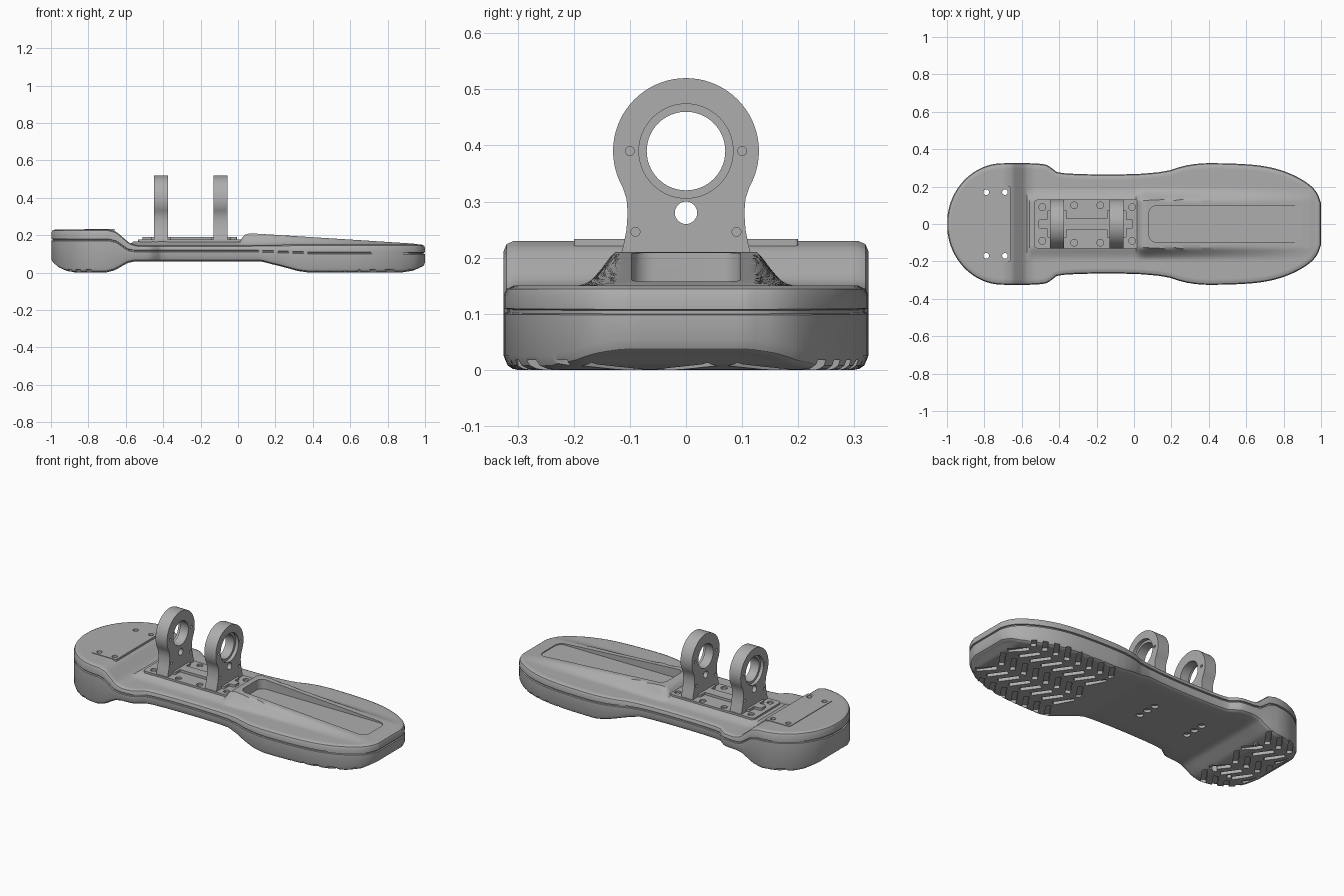
import bpy, bmesh, math
from mathutils import Matrix, Vector

if "Cube" in bpy.data.objects:
    bpy.data.objects.remove(bpy.data.objects["Cube"])

grey = bpy.data.materials.new("plain grey")
grey.use_nodes = True
COLOUR = (0.42, 0.42, 0.42, 1)
grey.diffuse_color = COLOUR
grey.node_tree.nodes["Principled BSDF"].inputs["Base Color"].default_value = COLOUR


def finish(name, bm):
    bmesh.ops.recalc_face_normals(bm, faces=bm.faces)
    mesh = bpy.data.meshes.new(name)
    bm.to_mesh(mesh)
    bm.free()
    mesh.materials.append(grey)
    ob = bpy.data.objects.new(name, mesh)
    bpy.context.collection.objects.link(ob)
    return ob


def activate(ob):
    bpy.ops.object.select_all(action='DESELECT')
    ob.select_set(True)
    bpy.context.view_layer.objects.active = ob


def smooth(ob):
    activate(ob)
    bpy.ops.object.shade_smooth_by_angle(angle=math.radians(32))


def cut(ob, bm):
    cutter = finish("cutter", bm)
    cutter.hide_render = True
    mod = ob.modifiers.new("cut", 'BOOLEAN')
    mod.operation, mod.solver, mod.object = 'DIFFERENCE', 'EXACT', cutter
    activate(ob)
    bpy.ops.object.modifier_apply(modifier=mod.name)
    bpy.data.objects.remove(cutter)


def prism(bm, points, lo, hi, axis='Z'):
    """Extrude a 2D outline along z, or a (y, z) outline along x."""
    place = (lambda a, b, h: (a, b, h)) if axis == 'Z' else (lambda a, b, h: (h, a, b))
    low = [bm.verts.new(place(a, b, lo)) for a, b in points]
    high = [bm.verts.new(place(a, b, hi)) for a, b in points]
    bm.faces.new(low)
    bm.faces.new(high)
    for k in range(len(points)):
        m = (k + 1) % len(points)
        bm.faces.new((low[k], low[m], high[m], high[k]))


def circle(cx, cy, r, n=32):
    return [(cx + r * math.cos(math.tau * k / n), cy + r * math.sin(math.tau * k / n)) for k in range(n)]


def rounded(x0, x1, w, r):
    """Rounded rectangle, symmetric about y = 0."""
    pts = []
    for q, (cx, cy) in enumerate([(x1 - r, w - r), (x0 + r, w - r), (x0 + r, r - w), (x1 - r, r - w)]):
        for k in range(9):
            a = (q + k / 8) * math.pi / 2
            pts.append((cx + r * math.cos(a), cy + r * math.sin(a)))
    return pts


def curve(*pts):
    """Piecewise linear function through the given points."""
    def f(x):
        for (xa, ya), (xb, yb) in zip(pts, pts[1:]):
            if x <= xb:
                return ya + (yb - ya) * max(0, (x - xa) / (xb - xa))
        return pts[-1][1]
    return f


# Heights along the foot
sole = curve((-1, .05), (-.97, .025), (-.93, .008), (-.88, 0), (-.71, 0), (-.66, .012), (-.59, .052),
             (-.55, .06), (.12, .06), (.32, .008), (.38, 0), (.88, 0), (.95, .01), (1, .03))
seam = curve((-1, .175), (-.69, .175), (-.65, .165), (-.59, .122), (-.55, .115), (.1, .115), (.4, .105), (1, .103))
rim = curve((-1, .23), (-.69, .23), (-.65, .218), (-.58, .158), (-.54, .146), (0, .146), (.3, .15), (1, .15))
ridge = curve((-.6, .1), (-.56, .166), (.01, .166), (.03, .2), (.06, .21), (.1, .208), (.95, .155), (1, .148))


def deck(x, y):
    s = min(1, max(0, (.19 - abs(y)) / .06))
    return rim(x) + max(0, ridge(x) - rim(x)) * s ** 1.5


# Half outline of the foot, heel to toe, evenly resampled
heel = [(-.7 - .3 * math.cos(a), .325 * math.sin(a)) for a in (math.radians(d) for d in range(6, 91, 4))]
side = heel + [(-.48, .325), (-.44, .3), (-.4, .265), (.13, .265), (.3, .325), (.52, .325), (.7, .312),
               (.83, .275), (.93, .22), (.98, .17), (1, .11)]
for _ in range(2):
    side = [side[0]] + [(a[0] + (b[0] - a[0]) * t, a[1] + (b[1] - a[1]) * t)
                        for a, b in zip(side, side[1:]) for t in (.25, .75)] + [side[-1]]
side = [Vector(p) for p in side]
run = [0]
for a, b in zip(side, side[1:]):
    run.append(run[-1] + (b - a).length)
fx = curve(*[(s, p.x) for s, p in zip(run, side)])
fy = curve(*[(s, p.y) for s, p in zip(run, side)])
N = 170
half = [Vector((fx(run[-1] * k / N), fy(run[-1] * k / N))) for k in range(N + 1)]
half[-1] = side[-1]
normals = []
for k in range(N + 1):
    t = half[min(N, k + 1)] - half[max(0, k - 1)]
    normals.append(Vector((-t.y, t.x)).normalized())
normals[0], normals[-1] = Vector((-1, 0)), Vector((1, .4))


def shell(name, J, layers, last):
    """Stack inset outlines; close both ends with a grid of quads."""
    bm = bmesh.new()

    def vert(i, j, d, height):
        p = half[i] - normals[i] * d
        y = p.y * (1 - 2 * j / J)
        return bm.verts.new((p.x, y, height(half[i].x, y)))
    border = [(i, 0) for i in range(N + 1)] + [(N, j) for j in range(1, J + 1)]
    border += [(i, J) for i in range(N - 1, -1, -1)] + [(0, j) for j in range(J - 1, 0, -1)]
    rings = [{ij: vert(*ij, d, lambda x, y, f=f: f(x)) for ij in border} for d, f in layers]
    for low, high in zip(rings, rings[1:]):
        for a, b in zip(border, border[1:] + border[:1]):
            bm.faces.new((low[a], low[b], high[b], high[a]))
    first = lambda x, y: layers[0][1](x)
    for ring, d, height in ((rings[0], layers[0][0], first), (rings[-1], layers[-1][0], last)):
        grid = dict(ring)
        for i in range(1, N):
            for j in range(1, J):
                grid[i, j] = vert(i, j, d, height)
        for i in range(N):
            for j in range(J):
                bm.faces.new((grid[i, j], grid[i + 1, j], grid[i + 1, j + 1], grid[i, j + 1]))
    return finish(name, bm)


up = lambda f, h: (lambda x: f(x) + h)
lower = shell("lower_sole", 8, [(.025, sole), (.016, up(sole, .002)), (.007, up(sole, .008)), (0, up(sole, .025)),
              (0, up(seam, -.005)), (.007, up(seam, -.003)), (.007, seam)], lambda x, y: seam(x))
upper = shell("upper_shell", 44, [(.007, seam), (.007, up(seam, .003)), (0, up(seam, .005)), (0, up(rim, -.018)),
              (.005, up(rim, -.006)), (.018, rim)], deck)

# Tread grooves: slanted bars alternating lane by lane, and bolt recesses
bm = bmesh.new()
for start, count in ((-.92, 4), (.37, 8)):
    for col in range(count):
        for lane in range(-2, 3):
            m = (Matrix.Translation((start + .075 * col, lane * .13, 0))
                 @ Matrix.Rotation(math.radians(35 if lane % 2 else -35), 4, 'Z') @ Matrix.Diagonal((.028, .115, .036, 1)))
            bmesh.ops.create_cube(bm, size=1, matrix=m)
for x in (-.41, -.09):
    for y in (-.06, 0, .06):
        prism(bm, circle(x, y, .02), .03, .075)
cut(lower, bm)

# Long slot in the toe ridge
bm = bmesh.new()
prism(bm, rounded(.08, .9, .097, .04), .152, .4)
cut(upper, bm)

# Heel cover plate
bm = bmesh.new()
prism(bm, rounded(-.82, -.66, .2, .006), .2, .233)
cover = finish("heel_cover", bm)

# Bolt holes right through the heel
for ob in (lower, upper, cover):
    bm = bmesh.new()
    for x in (-.79, -.69):
        for y in (-.17, .17):
            prism(bm, circle(x, y, .015, 24), -.1, .4)
    cut(ob, bm)

# Mounting plate with screw recesses
bm = bmesh.new()
prism(bm, rounded(-.535, .03, .13, .02), .14, .176)
plate = finish("mounting_plate", bm)
bm = bmesh.new()
for x, y in ((-.49, .09), (-.32, .1), (-.18, .1), (-.01, .09)):
    for s in (-1, 1):
        prism(bm, circle(x, s * y, .018, 24), .166, .3)
cut(plate, bm)

# Raised ribs on the mounting plate
bm = bmesh.new()
for x0, x1, w in ((-.51, -.45, .025), (-.385, -.12, .03), (-.06, -.005, .025), (-.465, -.36, .075), (-.145, -.04, .075)):
    prism(bm, rounded(x0, x1, w, .01), .15, .19)
ribs = finish("plate_ribs", bm)

# Pair of bearing brackets, counterbored on their outer faces
arc = [(.13 * math.cos(math.radians(a)), .39 + .13 * math.sin(math.radians(a))) for a in range(90, -31, -5)]
flank = arc + [(.106, .305), (.104, .28), (.106, .25), (.112, .22), (.119, .195), (.125, .165)]
profile = flank + [(-y, z) for y, z in reversed(flank[1:])]
parts = [lower, upper, cover, plate, ribs]
for name, x0, x1, outer in (("rear_bracket", -.45, -.375, -.45), ("front_bracket", -.13, -.055, -.055)):
    bm = bmesh.new()
    prism(bm, profile, x0, x1, 'X')
    bracket = finish(name, bm)
    bm = bmesh.new()
    prism(bm, circle(0, .39, .07, 64), x0 - .1, x1 + .1, 'X')
    prism(bm, circle(0, .28, .02), x0 - .1, x1 + .1, 'X')
    for y, z in ((.1, .39), (.09, .246)):
        for s in (-1, 1):
            for face in (x0, x1):
                prism(bm, circle(s * y, z, .008, 16), face - .012, face + .012, 'X')
    cut(bracket, bm)
    bm = bmesh.new()
    prism(bm, circle(0, .39, .084, 64), outer - .02, outer + .02, 'X')
    cut(bracket, bm)
    parts.append(bracket)

for ob in parts:
    smooth(ob)
